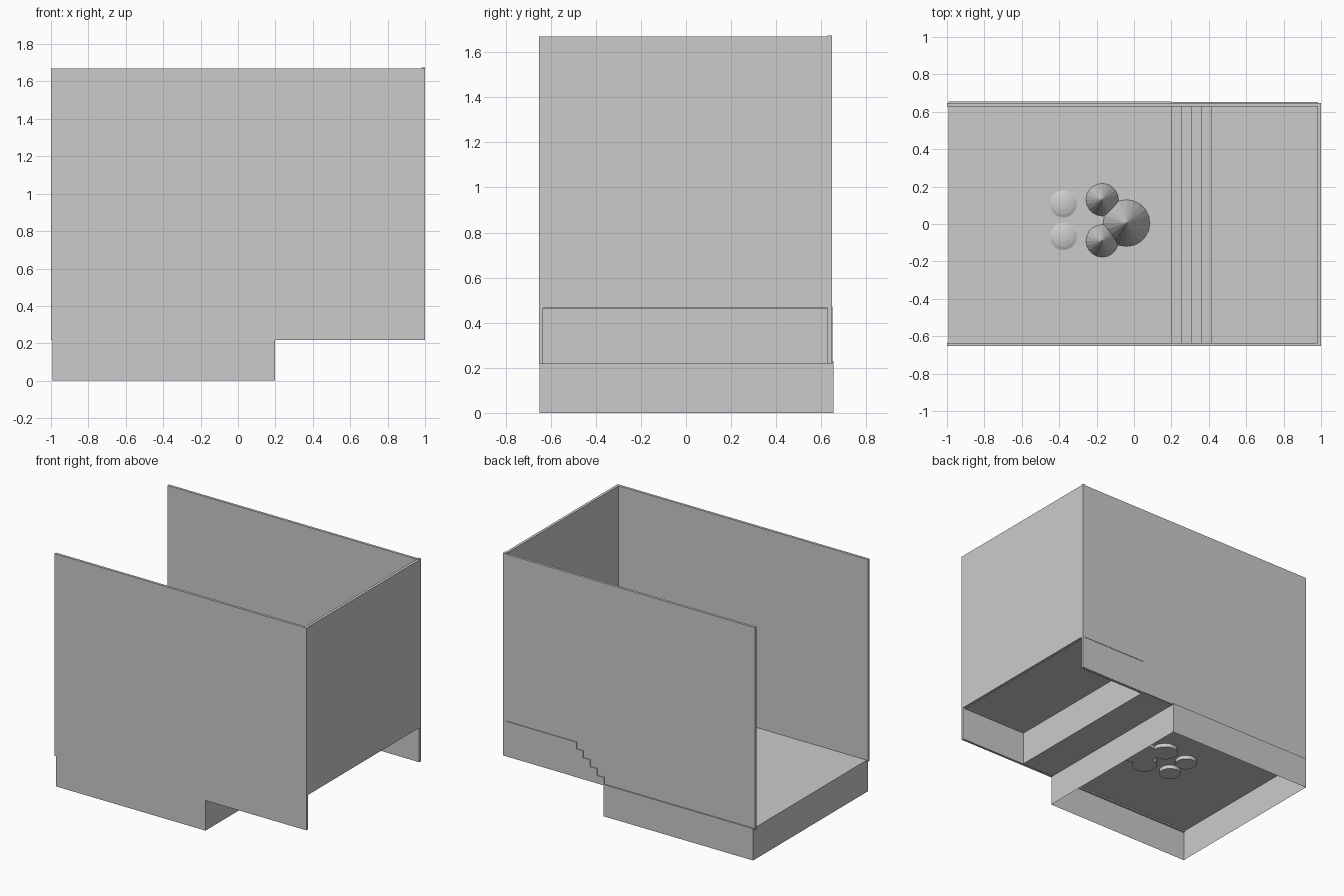
import bpy, bmesh, math

if "Cube" in bpy.data.objects:
    bpy.data.objects.remove(bpy.data.objects["Cube"])

grey = bpy.data.materials.new("plain_grey")
grey.diffuse_color = (0.6, 0.6, 0.6, 1)
grey.use_nodes = True
grey.node_tree.nodes["Principled BSDF"].inputs["Base Color"].default_value = grey.diffuse_color


def finish(bm, name):
    me = bpy.data.meshes.new(name)
    bmesh.ops.recalc_face_normals(bm, faces=bm.faces[:])
    bm.to_mesh(me)
    bm.free()
    me.materials.append(grey)
    ob = bpy.data.objects.new(name, me)
    bpy.context.collection.objects.link(ob)
    return ob


def box(name, x, y, z, open_bottom=False):
    bm = bmesh.new()
    bmesh.ops.create_cube(bm, size=1)
    for v in bm.verts:
        v.co = [r[0] if c < 0 else r[1] for c, r in zip(v.co, (x, y, z))]
    if open_bottom:
        low = [f for f in bm.faces if f.calc_center_median().z < z[0] + 1e-4]
        bmesh.ops.delete(bm, geom=low, context='FACES')
    return finish(bm, name)


def extrude_y(name, profile, y0, y1):
    bm = bmesh.new()
    face = bm.faces.new([bm.verts.new((x, y0, z)) for x, z in profile])
    ext = bmesh.ops.extrude_face_region(bm, geom=[face])
    for v in ext["geom"]:
        if isinstance(v, bmesh.types.BMVert):
            v.co.y = y1
    return finish(bm, name)


def lathe(name, x, y, profile, sides=20):
    # Stack of rings closed with end caps
    bm = bmesh.new()
    rings = []
    for r, z in profile:
        rings.append([bm.verts.new((x + r * math.cos(2 * math.pi * i / sides),
                                    y + r * math.sin(2 * math.pi * i / sides), z))
                      for i in range(sides)])
    for a, b in zip(rings, rings[1:]):
        for i in range(sides):
            j = (i + 1) % sides
            bm.faces.new((a[i], a[j], b[j], b[i]))
    bm.faces.new(rings[0][::-1])
    bm.faces.new(rings[-1])
    return finish(bm, name)


# Lower floor: a hollow base without underside
box("lower_floor_base", (-0.992, 0.197), (-0.65, 0.655), (0, 0.228), open_bottom=True)

# Walls on three sides, the left end stays open
box("front_wall", (-1, 1), (-0.653, -0.635), (0.218, 1.67))
box("back_wall", (-1, 1), (0.628, 0.646), (0.218, 1.67))
box("right_wall", (0.98, 1), (-0.636, 0.63), (0.465, 1.67))
box("corner_post", (0.98, 1), (0.628, 0.648), (0.465, 1.674))

# Steps and raised platform as one profile
profile = [(0.197, 0.22), (0.46, 0.22), (0.46, 0.462), (0.985, 0.462),
           (0.985, 0.472), (0.415, 0.472)]
n, rise = 5, (0.472 - 0.228) / 5
for k in range(1, n):
    z = 0.472 - k * rise
    x = 0.415 - (k - 1) * 0.0545
    profile += [(x, z), (x - 0.0545, z)]
extrude_y("steps_and_platform", profile, -0.637, 0.651)
box("platform_back_skirt", (0.46, 0.997), (0.63, 0.648), (0.22, 0.472))

# Cones standing on the lower floor
lathe("large_cone", -0.04, 0.005, [(0.125, 0.2), (0.125, 0.232), (0.004, 0.55)])
for s in (-1, 1):
    lathe("small_cone", -0.17, 0.02 + s * 0.11,
          [(0.087, 0.2), (0.087, 0.232), (0.004, 0.45)])
    # Shallow round cushions
    lathe("low_cushion", -0.378, 0.02 + s * 0.087,
          [(0.073, 0.2), (0.073, 0.23), (0.055, 0.238), (0.03, 0.244), (0.004, 0.246)])
